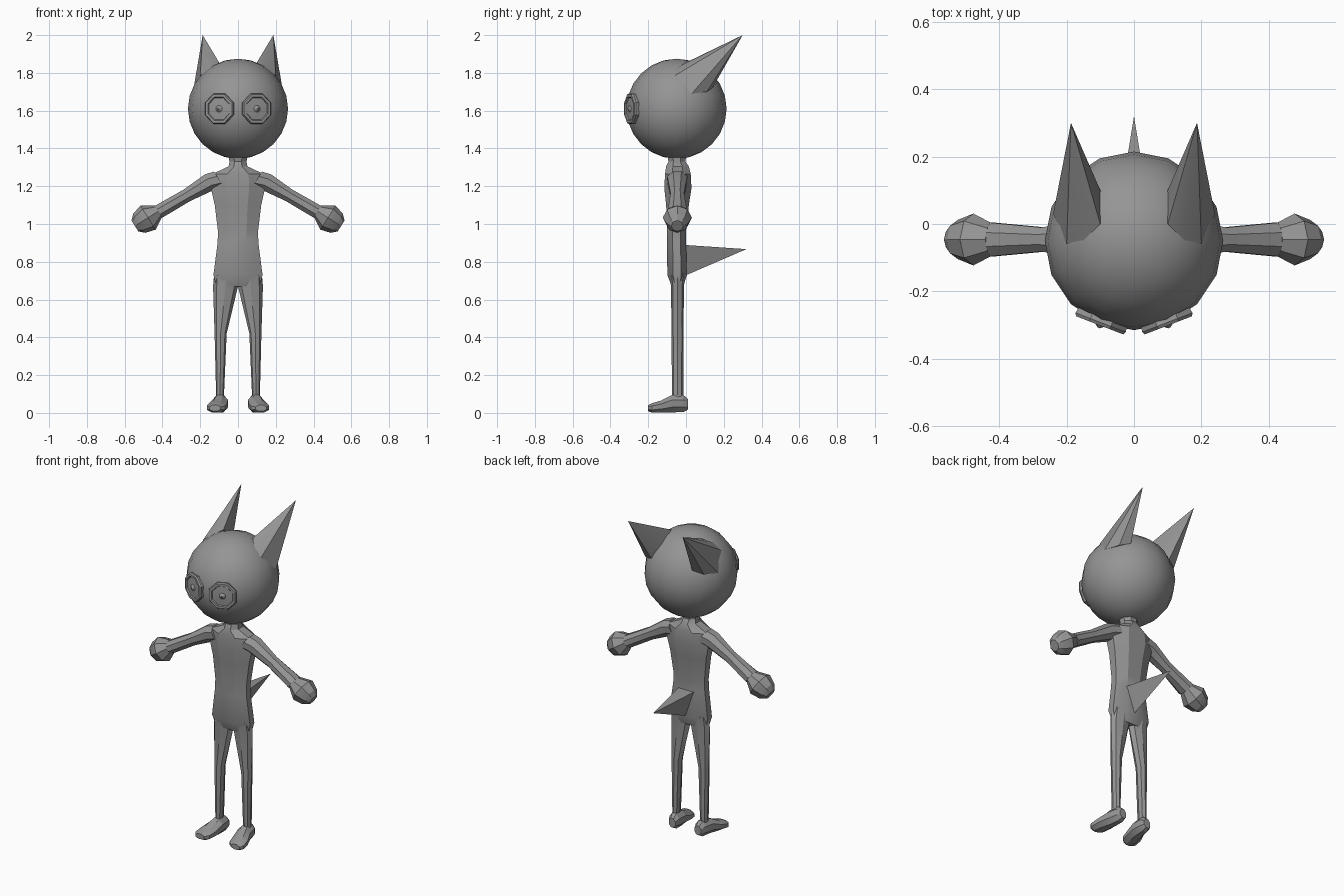
import bpy, bmesh, math
from mathutils import Vector as V

if "Cube" in bpy.data.objects:
    bpy.data.objects.remove(bpy.data.objects["Cube"])

gray = bpy.data.materials.new("plain gray")
gray.diffuse_color = (0.3, 0.3, 0.3, 1)
gray.use_nodes = True
gray.node_tree.nodes["Principled BSDF"].inputs["Base Color"].default_value = gray.diffuse_color


def finish(name, bm, angle, mirror):
    bmesh.ops.recalc_face_normals(bm, faces=bm.faces)
    mesh = bpy.data.meshes.new(name)
    bm.to_mesh(mesh)
    bm.free()
    mesh.materials.append(gray)
    ob = bpy.data.objects.new(name, mesh)
    bpy.context.collection.objects.link(ob)
    bpy.ops.object.select_all(action='DESELECT')
    ob.select_set(True)
    bpy.context.view_layer.objects.active = ob
    bpy.ops.object.shade_smooth_by_angle(angle=math.radians(angle))
    if mirror:
        ob.modifiers.new("mirror", 'MIRROR').use_mirror_merge = False
    return ob


def loft(name, rings, sides=8, phase=0.5, angle=25, mirror=True):
    """Skin a list of rings (centre, half axis u, half axis v) and cap both ends."""
    bm = bmesh.new()
    fit = 1 / math.cos(math.pi / sides) if phase else 1
    loops = []
    for c, u, v in rings:
        c, u, v = V(c), V(u) * fit, V(v) * fit
        turn = [2 * math.pi * (i + phase) / sides for i in range(sides)]
        loops.append([bm.verts.new(c + u * math.cos(t) + v * math.sin(t)) for t in turn])
    for a, b in zip(loops, loops[1:]):
        for i in range(sides):
            j = (i + 1) % sides
            bm.faces.new((a[i], a[j], b[j], b[i]))
    bm.faces.new(loops[0])
    bm.faces.new(loops[-1])
    return finish(name, bm, angle, mirror)


def hull(name, points, angle=25, mirror=True):
    bm = bmesh.new()
    for p in points:
        bm.verts.new(p)
    bmesh.ops.convex_hull(bm, input=bm.verts)
    return finish(name, bm, angle, mirror)


def upright(x, y, z, rx, ry):
    return (x, y, z), (rx, 0, 0), (0, ry, 0)


# Round head
bm = bmesh.new()
bmesh.ops.create_uvsphere(bm, u_segments=16, v_segments=12, radius=0.265)
bmesh.ops.translate(bm, verts=bm.verts, vec=(0, -0.05, 1.61))
finish("head", bm, 60, False)

# Swept back pointed ears
hull("ears", [(0.187, 0.30, 2.0), (0.10, 0.0, 1.855), (0.15, -0.05, 1.825),
              (0.20, -0.06, 1.785), (0.24, 0.03, 1.69), (0.20, 0.11, 1.70),
              (0.14, 0.14, 1.72), (0.10, 0.10, 1.80)], 40)

# Eyes: raised rim, sunken disc and small pointed pupil
tilt = math.radians(21)
out = V((math.sin(tilt), -math.cos(tilt), 0))
across = V((math.cos(tilt), math.sin(tilt), 0))
eye = [(0.075, -0.03), (0.08, -0.003), (0.075, 0.006), (0.062, 0.006),
       (0.058, -0.001), (0.018, 0.002), (0.004, 0.014)]
loft("eyes", [(V((0.1, -0.295, 1.61)) + out * d, across * r, (0, 0, r)) for r, d in eye])

# Torso with neck
loft("torso", [upright(0, *r) for r in [
    (-0.045, 0.67, 0.115, 0.03), (-0.047, 0.73, 0.13, 0.052), (-0.05, 0.90, 0.108, 0.05),
    (-0.05, 0.96, 0.106, 0.05), (-0.045, 1.10, 0.123, 0.06), (-0.043, 1.19, 0.143, 0.072),
    (-0.043, 1.265, 0.135, 0.068), (-0.045, 1.305, 0.05, 0.06), (-0.048, 1.33, 0.045, 0.045),
    (-0.05, 1.40, 0.06, 0.055)]], mirror=False)

# Slim tapering legs
loft("legs", [upright(*r) for r in [
    (0.098, -0.042, 0.05, 0.02, 0.03), (0.095, -0.044, 0.10, 0.021, 0.03),
    (0.092, -0.045, 0.42, 0.032, 0.032), (0.066, -0.045, 0.67, 0.066, 0.034),
    (0.068, -0.046, 0.74, 0.058, 0.045)]], sides=8, phase=0)

# Arms sloping down and outward, ending in faceted hands
along = V((0.847, 0, -0.532))
up = V((0.532, 0, 0.847))
loft("arms", [((x, -0.046, z), up * h, (0, w, 0)) for x, z, h, w in [
    (0.10, 1.235, 0.05, 0.055), (0.15, 1.222, 0.048, 0.05), (0.27, 1.152, 0.035, 0.036),
    (0.42, 1.065, 0.037, 0.05)]])
loft("hands", [(V((0.485, -0.046, 1.028)) + along * d, up * h, (0, w, 0)) for d, h, w in [
    (-0.075, 0.037, 0.048), (-0.01, 0.075, 0.077), (0.045, 0.06, 0.058), (0.072, 0.034, 0.032)]],
    phase=0)

# Feet turned slightly outward
loft("feet", [((x, y, z), (w, 0, 0), (0, 0, h)) for x, y, z, w, h in [
    (0.088, 0.01, 0.045, 0.022, 0.028), (0.09, -0.015, 0.05, 0.034, 0.046),
    (0.095, -0.075, 0.049, 0.042, 0.046), (0.108, -0.13, 0.034, 0.05, 0.032),
    (0.117, -0.18, 0.026, 0.048, 0.025), (0.122, -0.2, 0.025, 0.03, 0.016)]])

# Spiked tail
hull("tail", [(0, 0.32, 0.867), (0.055, -0.02, 0.89), (-0.055, -0.02, 0.89),
              (0, -0.02, 0.72)], mirror=False)
